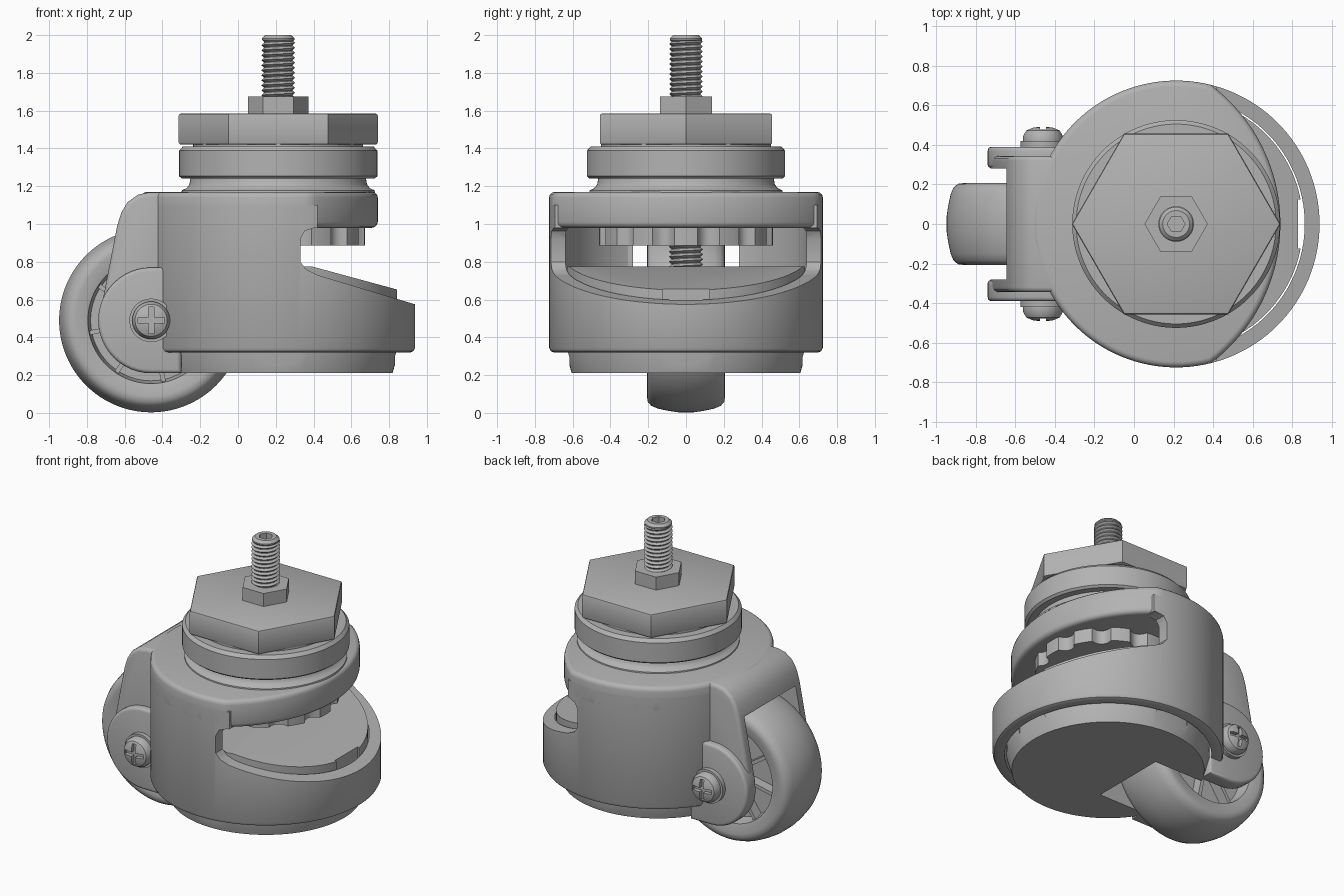
import bpy, bmesh, math
from math import cos, sin, pi, sqrt
from mathutils import Vector

old = bpy.data.objects.get("Cube")
if old:
    bpy.data.objects.remove(old, do_unlink=True)

grey = bpy.data.materials.new("plain grey")
grey.use_nodes = True
tone = (0.45, 0.45, 0.45, 1)
grey.diffuse_color = tone
for node in grey.node_tree.nodes:
    if node.type == 'BSDF_PRINCIPLED':
        node.inputs["Base Color"].default_value = tone

CX = 0.213                # vertical axis of housing and stem
WX, WZ = -0.46, 0.49      # wheel axle
parts = []


def make(name, bm):
    bmesh.ops.remove_doubles(bm, verts=bm.verts, dist=1e-5)
    bmesh.ops.recalc_face_normals(bm, faces=bm.faces)
    mesh = bpy.data.meshes.new(name)
    bm.to_mesh(mesh)
    bm.free()
    mesh.materials.append(grey)
    obj = bpy.data.objects.new(name, mesh)
    bpy.context.collection.objects.link(obj)
    parts.append(obj)
    return obj


def prism(name, pts, lo, hi, axis='Z', bevel=0, segments=3):
    """Extrude a flat outline along Z (xy points) or Y (xz points)."""
    bm = bmesh.new()
    place = (lambda p, h: (p[0], p[1], h)) if axis == 'Z' else (lambda p, h: (p[0], h, p[1]))
    a = [bm.verts.new(place(p, lo)) for p in pts]
    b = [bm.verts.new(place(p, hi)) for p in pts]
    caps = [bm.faces.new(a), bm.faces.new(b)]
    n = len(pts)
    for i in range(n):
        j = (i + 1) % n
        bm.faces.new((a[i], a[j], b[j], b[i]))
    bmesh.ops.recalc_face_normals(bm, faces=bm.faces)
    if bevel:
        rim = list({e for f in caps for e in f.edges})
        bmesh.ops.bevel(bm, geom=rim, offset=bevel, segments=segments,
                        profile=0.5, affect='EDGES', clamp_overlap=True)
    return make(name, bm)


def lathe(name, profile, axis='Z', seg=128):
    """Revolve a closed loop of (radius, height) points."""
    bm = bmesh.new()
    rings = []
    for i in range(seg):
        c, s = cos(2 * pi * i / seg), sin(2 * pi * i / seg)
        if axis == 'Z':
            rings.append([bm.verts.new((CX + r * c, r * s, h)) for r, h in profile])
        else:
            rings.append([bm.verts.new((WX + r * c, h, WZ + r * s)) for r, h in profile])
    n = len(profile)
    for i in range(seg):
        a, b = rings[i], rings[(i + 1) % seg]
        for k in range(n):
            m = (k + 1) % n
            if profile[k][0] or profile[m][0]:
                bm.faces.new((a[k], a[m], b[m], b[k]))
    return make(name, bm)


def box(x0, x1, y0, y1, z0, z1, name="cutter"):
    return prism(name, [(x0, y0), (x1, y0), (x1, y1), (x0, y1)], z0, z1)


def cut(obj, cutter):
    cutter.hide_render = True
    mod = obj.modifiers.new("cut", 'BOOLEAN')
    mod.operation, mod.solver, mod.object = 'DIFFERENCE', 'EXACT', cutter
    bpy.context.view_layer.update()
    deps = bpy.context.evaluated_depsgraph_get()
    mesh = bpy.data.meshes.new_from_object(obj.evaluated_get(deps))
    obj.modifiers.clear()
    obj.data = mesh
    parts.remove(cutter)
    bpy.data.objects.remove(cutter, do_unlink=True)


def ring(r, n, x=CX, y=0.0, start=0.0):
    return [(x + r * cos(start + 2 * pi * i / n), y + r * sin(start + 2 * pi * i / n))
            for i in range(n)]


def thread(name, z0, z1, root=0.074, crest=0.09, pitch=0.0265, n=32):
    """Helical ridge wound round the stem."""
    bm = bmesh.new()
    inner, outer = [], []
    for t in range(int((z1 - z0) / pitch * n) + 1):
        c, s, z = cos(2 * pi * t / n), sin(2 * pi * t / n), z0 + pitch * t / n
        inner.append(bm.verts.new((CX + root * c, root * s, z)))
        outer.append(bm.verts.new((CX + crest * c, crest * s, z + pitch / 2)))
    for t in range(len(inner) - n - 1):
        bm.faces.new((inner[t], inner[t + 1], outer[t + 1], outer[t]))
        bm.faces.new((outer[t], outer[t + 1], inner[t + n + 1], inner[t + n]))
    return make(name, bm)


# Housing wall: tube with a sloping slot and a wheel opening
wall = lathe("housing_wall", [(0.65, 0.32), (0.70, 0.32), (0.716, 0.327), (0.725, 0.345),
                              (0.725, 1.1), (0.65, 1.1)])
cut(wall, prism("cutter", [(0.33, 0.80), (0.33, 0.92), (0.353, 0.963), (0.405, 0.98),
                           (0.42, 0.98), (0.42, 1.3), (1.2, 1.3), (1.2, 0.496),
                           (0.42, 0.73), (0.36, 0.76)], -1, 1, 'Y'))
cut(wall, box(-1, -0.1, -0.28, 0.28, 0.1, 1.03))

# Housing top plate: disc trimmed by a wider arc at the slot side
off, wide = 0.353, 0.88
outline = []
for i in range(128):
    a = 2 * pi * i / 128
    r = min(0.725, -off * cos(a) + sqrt(wide ** 2 - (off * sin(a)) ** 2))
    outline.append((CX + r * cos(a), r * sin(a)))
prism("housing_top", outline, 0.98, 1.17, bevel=0.03)

# Wheel fork: rounded hood with two arms
fork = prism("wheel_fork", [(-0.36, 1.168), (-0.47, 1.168), (-0.53, 1.155), (-0.585, 1.115),
                            (-0.618, 1.06), (-0.64, 0.99), (-0.725, 0.55), (-0.70, 0.36),
                            (-0.6, 0.26), (-0.36, 0.26)], -0.345, 0.345, 'Y', 0.025)
cut(fork, prism("cutter", [(-1, 0.1), (-0.2, 0.1), (-0.2, 1.06), (-0.5, 1.06), (-0.57, 1.03),
                           (-0.61, 0.97), (-1, 0.97)], -0.28, 0.28, 'Y'))

# Axle bosses, screws and axle
arc = [(WX + 0.28 * cos(a), WZ + 0.28 * sin(a))
       for a in [pi / 2 + pi * i / 24 for i in range(25)]]
boss = arc + [(-0.3, 0.21), (-0.3, 0.77)]
screw = [(0, 0.3), (0.115, 0.3), (0.115, 0.42), (0.1, 0.42), (0.1, 0.445),
         (0.085, 0.472), (0.05, 0.488), (0, 0.492)]
for side, s in (("left", 1), ("right", -1)):
    prism("axle_boss_" + side, boss, s * 0.282, s * 0.39, 'Y', 0.02)
    head = lathe("axle_screw_" + side, [(r, s * h) for r, h in screw], 'Y', 48)
    y0, y1 = sorted((s * 0.46, s * 0.6))
    for w, h in ((0.07, 0.014), (0.014, 0.07)):
        cut(head, box(WX - w, WX + w, y0, y1, WZ - h, WZ + h))
lathe("axle", [(0, -0.32), (0.06, -0.32), (0.06, 0.32), (0, 0.32)], 'Y', 32)

# Wheel: crowned tyre, recessed sides and ribs
half = [(0, 0.2), (0.12, 0.2), (0.12, 0.1), (0.32, 0.1), (0.335, 0.19), (0.4, 0.207),
        (0.43, 0.203), (0.452, 0.185), (0.467, 0.15), (0.48, 0.09), (0.487, 0.04)]
lathe("wheel", half + [(r, -h) for r, h in reversed(half)], 'Y', 128)
for i in range(4):
    a = pi * i / 4 + 0.2
    d, n = Vector((cos(a), sin(a))), Vector((-sin(a), cos(a)))
    pts = [Vector((WX, WZ)) + d * 0.33 * u + n * 0.012 * v
           for u, v in ((-1, -1), (1, -1), (1, 1), (-1, 1))]
    prism("wheel_rib_%d" % (i + 1), pts, -0.17, 0.17, 'Y')

# Foot pad: sloped top, wheel notch and three rim notches
pad = lathe("foot_pad", [(0, 0.21), (0.605, 0.21), (0.637, 0.32), (0.643, 0.775), (0, 0.775)])
cut(pad, prism("cutter", [(0.3, 0.80), (1.2, 0.556), (1.2, 1), (0.3, 1)], -1, 1, 'Y'))
cut(pad, box(-1, 0.05, -0.27, 0.27, 0.1, 1))
cut(pad, box(CX + 0.617, 1.2, -0.125, 0.125, 0.1, 1))
for s in (1, -1):
    y0, y1 = sorted((s * 0.617, s * 0.9))
    cut(pad, box(CX - 0.125, CX + 0.125, y0, y1, 0.1, 1))

# Adjusting wheel with scalloped rim
star = []
for i in range(144):
    a = 2 * pi * i / 144
    r = 0.46 - 0.045 * max(0, -cos(12 * a)) ** 0.6
    star.append((CX + r * cos(a), r * sin(a)))
prism("adjusting_wheel", star, 0.885, 0.985)

# Swivel collar and nuts
lathe("swivel_collar", [(0, 1.15), (0.515, 1.15), (0.51, 1.178), (0.485, 1.19), (0.47, 1.21),
                        (0.465, 1.24), (0.51, 1.24), (0.525, 1.253), (0.525, 1.388),
                        (0.505, 1.41), (0.45, 1.41), (0.45, 1.43), (0, 1.43)])
prism("large_hex_nut", ring(0.527, 6), 1.42, 1.585, bevel=0.012, segments=2)
prism("small_hex_nut", ring(0.16, 6), 1.58, 1.675)

# Threaded stem with a hex socket, and its lower end
stem = lathe("stem", [(0, 1.6), (0.076, 1.6), (0.076, 1.965), (0.086, 1.975),
                      (0.086, 1.983), (0.068, 2.0), (0, 2.0)], 'Z', 48)
cut(stem, prism("cutter", ring(0.045, 6), 1.93, 2.1))
thread("stem_thread", 1.655, 1.985)
lathe("lower_stem", [(0, 0.7), (0.076, 0.7), (0.076, 0.95), (0, 0.95)], 'Z', 48)
thread("lower_stem_thread", 0.74, 0.94)

# Smooth shading with sharp edges kept
for obj in parts:
    bpy.ops.object.select_all(action='DESELECT')
    obj.select_set(True)
    bpy.context.view_layer.objects.active = obj
    bpy.ops.object.shade_smooth_by_angle(angle=math.radians(32))
